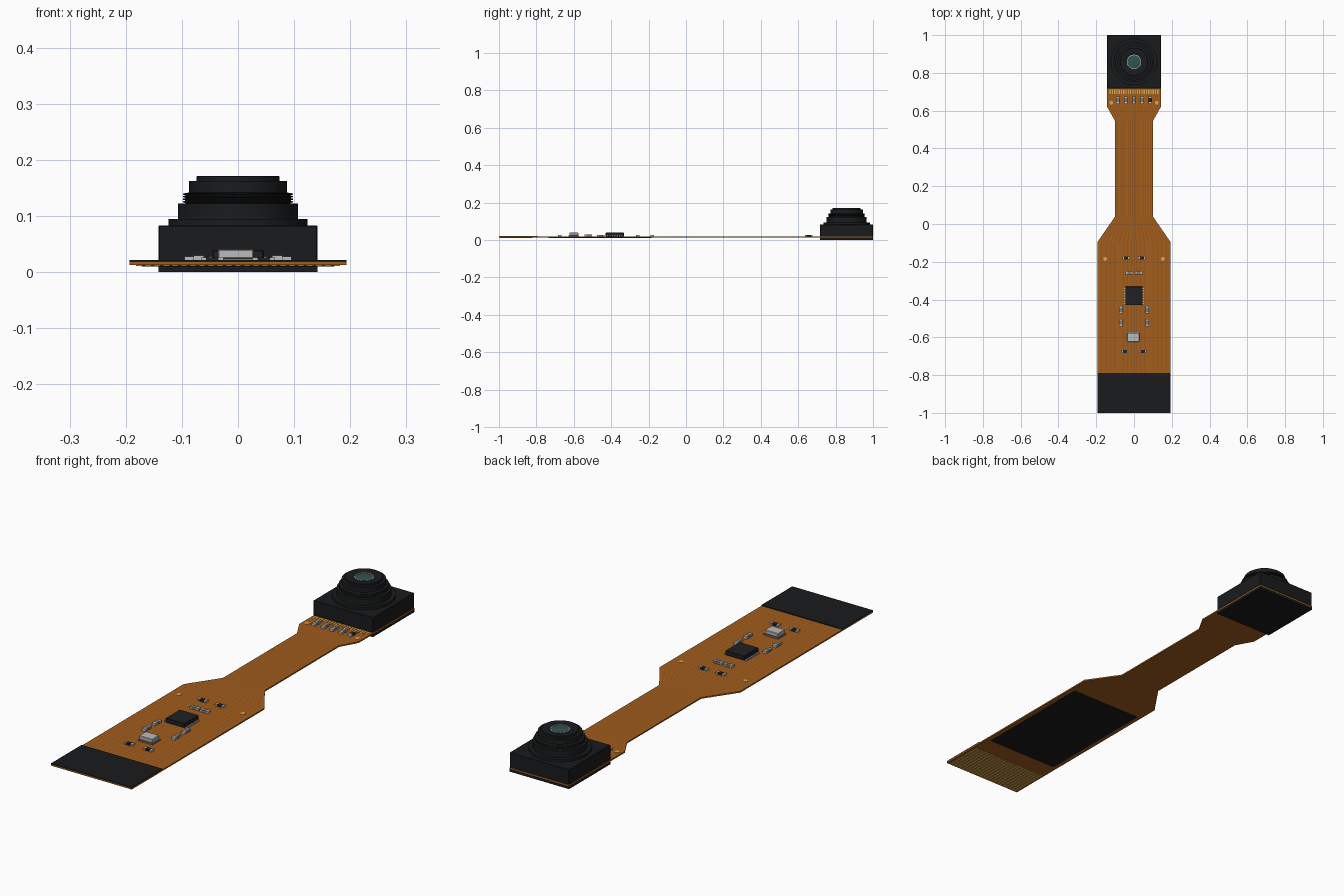
import bpy, bmesh, math

if "Cube" in bpy.data.objects:
    bpy.data.objects.remove(bpy.data.objects["Cube"])

LENS_Y = 0.8585
FLEX_BOT, FLEX_TOP = 0.012, 0.018


def material(name, r, g, b):
    m = bpy.data.materials.new(name)
    m.diffuse_color = (r, g, b, 1)
    m.use_nodes = True
    m.node_tree.nodes["Principled BSDF"].inputs["Base Color"].default_value = m.diffuse_color
    return m


ORANGE = material("polyimide", 0.36, 0.11, 0.012)
TRACE = material("trace", 0.27, 0.075, 0.01)
BLACK = material("black", 0.010, 0.011, 0.012)
CHIP = material("chip", 0.015, 0.015, 0.017)
GOLD = material("gold", 0.65, 0.40, 0.08)
METAL = material("metal", 0.50, 0.50, 0.50)
CERAMIC = material("ceramic", 0.22, 0.19, 0.16)
GLASS = material("glass", 0.03, 0.09, 0.08)


def finish(name, bm, mat, smooth=False):
    me = bpy.data.meshes.new(name)
    bm.to_mesh(me)
    bm.free()
    me.materials.append(mat)
    ob = bpy.data.objects.new(name, me)
    bpy.context.collection.objects.link(ob)
    if smooth:
        bpy.ops.object.select_all(action='DESELECT')
        ob.select_set(True)
        bpy.context.view_layer.objects.active = ob
        bpy.ops.object.shade_smooth_by_angle(angle=math.radians(35))
    return ob


def add_box(bm, x0, x1, y0, y1, z0, z1):
    vs = bmesh.ops.create_cube(bm, size=1)['verts']
    for v in vs:
        v.co.x = x1 if v.co.x > 0 else x0
        v.co.y = y1 if v.co.y > 0 else y0
        v.co.z = z1 if v.co.z > 0 else z0


def boxes(name, mat, items, bevel=0):
    bm = bmesh.new()
    for it in items:
        add_box(bm, *it)
    if bevel:
        bmesh.ops.bevel(bm, geom=bm.edges[:], offset=bevel, segments=1, affect='EDGES')
    return finish(name, bm, mat)


def lathe(name, mat, profile, steps=64):
    bm = bmesh.new()
    vs = [bm.verts.new((r, 0, z)) for r, z in profile]
    es = [bm.edges.new(p) for p in zip(vs, vs[1:])]
    bmesh.ops.spin(bm, geom=vs + es, axis=(0, 0, 1), cent=(0, 0, 0),
                   angle=math.tau, steps=steps, use_duplicate=False)
    bmesh.ops.remove_doubles(bm, verts=bm.verts[:], dist=1e-5)
    bmesh.ops.recalc_face_normals(bm, faces=bm.faces[:])
    ob = finish(name, bm, mat, True)
    ob.location.y = LENS_Y
    return ob


# Flexible circuit: half outline mirrored, then extruded
half = [(0.193, -1), (0.193, -0.095), (0.1, 0.04), (0.1, 0.545), (0.142, 0.62), (0.142, 1)]
outline = half + [(-x, y) for x, y in reversed(half)]
bm = bmesh.new()
face = bm.faces.new([bm.verts.new((x, y, FLEX_BOT)) for x, y in outline])
ext = bmesh.ops.extrude_face_region(bm, geom=[face])
bmesh.ops.translate(bm, vec=(0, 0, FLEX_TOP - FLEX_BOT),
                    verts=[g for g in ext['geom'] if isinstance(g, bmesh.types.BMVert)])
bmesh.ops.recalc_face_normals(bm, faces=bm.faces[:])
finish("flex_circuit", bm, ORANGE)

# Copper traces following the outline
bm = bmesh.new()
for i in range(16):
    t = -1 + 2 * i / 15
    path = [(0.17, -0.78), (0.17, -0.1), (0.085, 0.04), (0.085, 0.545), (0.125, 0.62), (0.125, 0.69)]
    rows = [[bm.verts.new((t * x + s, y, FLEX_TOP + 0.0004)) for s in (-0.0012, 0.0012)]
            for x, y in path]
    for a, b in zip(rows, rows[1:]):
        bm.faces.new((a[0], a[1], b[1], b[0]))
finish("traces", bm, TRACE)

# Stiffeners and connector fingers
boxes("connector_stiffener", BLACK, [(-0.193, 0.193, -1, -0.79, FLEX_TOP, 0.0215)])
boxes("rear_stiffener", BLACK, [(-0.172, 0.172, -0.735, -0.185, 0.0095, FLEX_BOT)])
boxes("contact_fingers", GOLD,
      [(x - 0.0055, x + 0.0055, -0.995, -0.82, FLEX_BOT - 0.001, FLEX_BOT)
       for x in [-0.176 + 0.016 * i for i in range(23)]])

# Camera base and housing
boxes("camera_base", BLACK, [(-0.142, 0.142, 0.717, 1, 0, FLEX_BOT)])
boxes("camera_housing", BLACK, [(-0.142, 0.142, 0.717, 1, FLEX_TOP, 0.083)], 0.002)

# Lens barrel: stepped profile with thread and recessed front
profile = [(0, 0.08), (0.124, 0.08), (0.124, 0.094), (0.107, 0.094), (0.107, 0.122), (0.094, 0.122)]
for i in range(4):
    z = 0.123 + i * 0.0046
    profile += [(0.094, z), (0.098, z + 0.0012), (0.098, z + 0.0028), (0.094, z + 0.004)]
profile += [(0.087, 0.1415), (0.087, 0.162), (0.074, 0.162), (0.074, 0.170), (0.073, 0.171),
            (0.045, 0.171), (0.037, 0.167), (0.037, 0.16), (0, 0.16)]
lathe("lens_barrel", BLACK, profile)
lathe("lens_ring", METAL, [(0.038, 0.1665), (0.038, 0.169), (0.035, 0.169), (0.035, 0.1665)])
lathe("lens_glass", GLASS, [(0.0355, 0.163), (0.0355, 0.167), (0.026, 0.1685), (0.013, 0.1695), (0, 0.17)])

# Bond pads beside the camera
boxes("bond_pads", GOLD, [(x - 0.003, x + 0.003, 0.688, 0.712, FLEX_TOP, 0.0192)
                          for x in [-0.126 + 0.012 * i for i in range(22)]])

# Round alignment marks
bm = bmesh.new()
for x, y in [(0.153, -0.185), (0.12, 0.642)]:
    for s in (-1, 1):
        d = bmesh.ops.create_cone(bm, cap_ends=True, segments=20, radius1=0.01, radius2=0.01, depth=0.0015)
        bmesh.ops.translate(bm, verts=d['verts'], vec=(s * x, y, FLEX_TOP + 0.0005))
finish("alignment_marks", bm, GOLD)

# Main chip with side pins
boxes("chip_body", CHIP, [(-0.046, 0.046, -0.43, -0.332, 0.020, 0.039)], 0.002)
boxes("chip_pins", METAL,
      [(min(s * 0.04, s * 0.054), max(s * 0.04, s * 0.054), y - 0.003, y + 0.003, FLEX_TOP, 0.023)
       for s in (-1, 1) for y in [-0.42 + 0.0131 * i for i in range(7)]])

# Crystal: dark base, metal lid
boxes("crystal_base", CERAMIC, [(-0.039, 0.031, -0.627, -0.573, FLEX_TOP, 0.024)])
boxes("crystal_lid", METAL, [(-0.036, 0.028, -0.624, -0.576, 0.024, 0.040)], 0.002)

# Small passives: body plus two metal end caps
parts = {"resistor": ([], CHIP), "capacitor": ([], CERAMIC)}
caps = []


def passive(kind, x, y, vertical, top=0.028):
    def block(a, b, w, z):
        if vertical:
            return (x - w, x + w, y + a, y + b, FLEX_TOP, z)
        return (x + a, x + b, y - w, y + w, FLEX_TOP, z)
    parts[kind][0].append(block(-0.012, 0.012, 0.0085, top - 0.0005))
    caps.extend([block(-0.02, -0.011, 0.009, top), block(0.011, 0.02, 0.009, top)])


for s in (-1, 1):
    passive("resistor", s * 0.042, -0.18, False, 0.026)
    passive("resistor", s * 0.046, -0.675, False, 0.026)
    passive("capacitor", s * 0.024, -0.258, False)
    passive("capacitor", s * 0.07, -0.455, True)
    passive("capacitor", s * 0.07, -0.522, True, 0.029)
for i in range(5):
    passive("resistor" if i == 4 else "capacitor", -0.086 + 0.043 * i, 0.656, True)
for kind, (items, mat) in parts.items():
    boxes(kind + "_bodies", mat, items)
boxes("passive_end_caps", METAL, caps)
